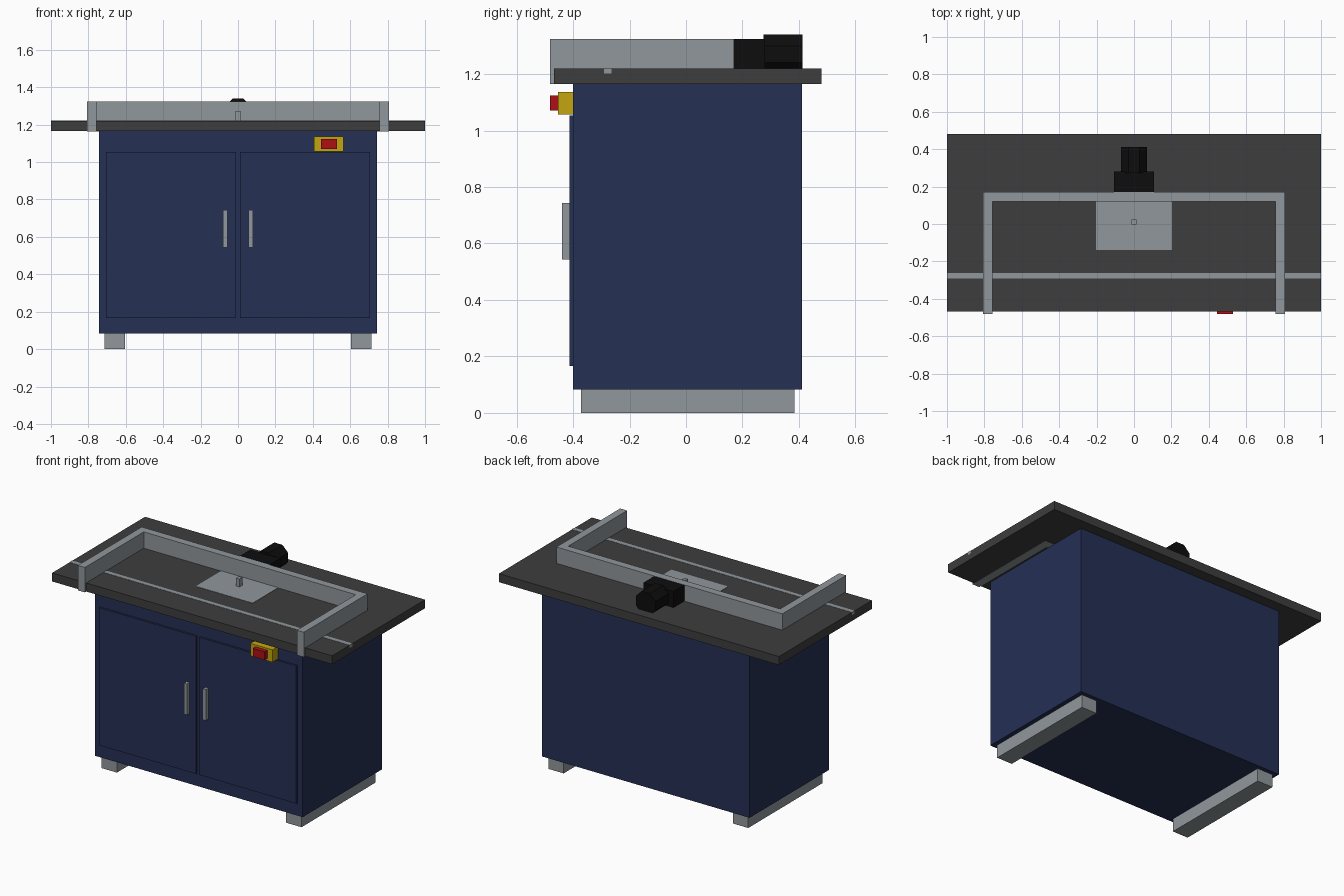
import bpy, bmesh, math
from mathutils import Matrix

if "Cube" in bpy.data.objects:
    bpy.data.objects.remove(bpy.data.objects["Cube"])


def material(name, rgb):
    m = bpy.data.materials.new(name)
    m.diffuse_color = (*rgb, 1)
    m.use_nodes = True
    m.node_tree.nodes["Principled BSDF"].inputs["Base Color"].default_value = m.diffuse_color
    return m


NAVY = material("navy paint", (0.018, 0.029, 0.088))
STEEL = material("grey steel", (0.28, 0.31, 0.33))
IRON = material("dark table", (0.047, 0.047, 0.047))
BLACK = material("black motor", (0.004, 0.004, 0.004))
YELLOW = material("yellow switch", (0.55, 0.38, 0.005))
RED = material("red button", (0.42, 0.005, 0.007))


def finish(name, bm, mat):
    bmesh.ops.recalc_face_normals(bm, faces=bm.faces)
    mesh = bpy.data.meshes.new(name)
    bm.to_mesh(mesh)
    bm.free()
    mesh.materials.append(mat)
    ob = bpy.data.objects.new(name, mesh)
    bpy.context.collection.objects.link(ob)
    return ob


def box(name, mat, x, y, z):
    """Box spanning the (min, max) pair on every axis."""
    bm = bmesh.new()
    bmesh.ops.create_cube(bm, size=1)
    for v in bm.verts:
        for i, (lo, hi) in enumerate((x, y, z)):
            v.co[i] = hi if v.co[i] > 0 else lo
    return finish(name, bm, mat)


def prism(name, mat, outline, z0, z1):
    """Plan outline extruded upwards."""
    bm = bmesh.new()
    face = bm.faces.new([bm.verts.new((x, y, z0)) for x, y in outline])
    ext = bmesh.ops.extrude_face_region(bm, geom=[face])["geom"]
    verts = [g for g in ext if isinstance(g, bmesh.types.BMVert)]
    bmesh.ops.translate(bm, verts=verts, vec=(0, 0, z1 - z0))
    return finish(name, bm, mat)


# Cabinet body
box("cabinet", NAVY, (-0.742, 0.742), (-0.40, 0.411), (0.083, 1.166))

# Mirrored feet, doors and handles
for side, s in (("left", -1), ("right", 1)):
    def span(a, b):
        return tuple(sorted((s * a, s * b)))
    box(side + "_foot", STEEL, span(0.604, 0.714), (-0.372, 0.385), (0, 0.084))
    box(side + "_door", NAVY, span(0.012, 0.705), (-0.413, -0.399), (0.166, 1.054))
    box(side + "_handle", STEEL, span(0.056, 0.079), (-0.44, -0.412), (0.544, 0.744))

# Table top with its guide rail and insert plate
box("table_top", IRON, (-1, 1), (-0.468, 0.48), (1.165, 1.22))
box("guide_rail", STEEL, (-1.0005, 1.0005), (-0.291, -0.263), (1.202, 1.2215))
box("insert_plate", STEEL, (-0.203, 0.203), (-0.14, 0.13), (1.217, 1.222))
box("cutter_bit", STEEL, (-0.013, 0.013), (-0.002, 0.025), (1.22, 1.273))

# U-shaped fence whose arms pass through the table
w, t, front, back = 0.807, 0.05, -0.481, 0.17
prism("fence", STEEL,
      [(-w, front), (-w, back), (w, back), (w, front), (w - t, front),
       (w - t, back - t), (t - w, back - t), (t - w, front)], 1.164, 1.325)

# Motor: square housing and octagonal barrel along y
box("motor_housing", BLACK, (-0.107, 0.107), (0.169, 0.28), (1.219, 1.324))
bm = bmesh.new()
r = 0.07 / math.cos(math.pi / 8)
bmesh.ops.create_cone(bm, cap_ends=True, segments=8, radius1=r, radius2=r, depth=0.138,
                      matrix=Matrix.Translation((0, 0.343, 1.27))
                      @ Matrix.Rotation(math.pi / 2, 4, 'X')
                      @ Matrix.Rotation(math.pi / 8, 4, 'Z'))
# Keep flats on top and at the sides whatever the start angle
barrel_top = max(v.co.z for v in bm.verts)
if barrel_top > 1.342:
    bmesh.ops.rotate(bm, verts=bm.verts, cent=(0, 0.343, 1.27),
                     matrix=Matrix.Rotation(math.pi / 8, 3, 'Y'))
finish("motor_barrel", bm, BLACK)

# Power switch
box("switch_box", YELLOW, (0.406, 0.564), (-0.454, -0.399), (1.056, 1.136))
box("switch_button", RED, (0.443, 0.528), (-0.4815, -0.453), (1.071, 1.124))
